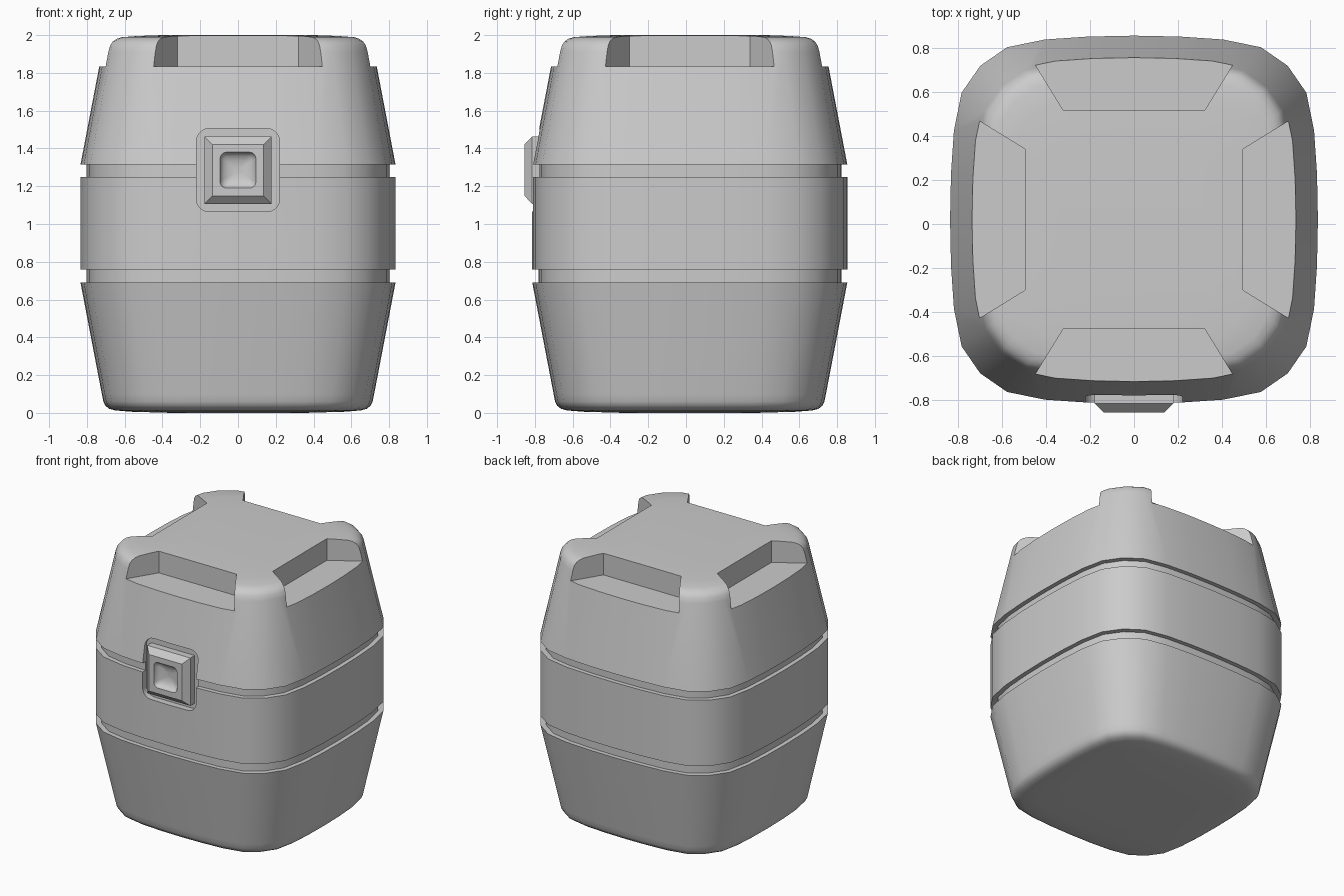
import bpy, bmesh
from math import pi, sin, cos
from mathutils import Matrix, Vector

if "Cube" in bpy.data.objects:
    bpy.data.objects.remove(bpy.data.objects["Cube"])

CY = 0.02          # depth centre of the barrel
R = 0.834          # widest half-width


def soft_square():
    """Unit 32-sided squarish barrel outline."""
    q = [(1, 0), (.995, .25), (.979, .485), (.937, .69), (.836, .836)]
    q += [(y, x) for x, y in reversed(q[1:4])]
    pts = []
    for k in range(4):
        for x, y in q:
            for _ in range(k):
                x, y = -y, x
            pts.append((x, y))
    return pts


def round_square(r, n=5):
    """Unit square outline with corner radius r."""
    c = 1 - r
    return [(c * sx + r * cos(a0 + i * pi / 2 / n), c * sy + r * sin(a0 + i * pi / 2 / n))
            for sx, sy, a0 in ((1, 1, 0), (-1, 1, pi / 2), (-1, -1, pi), (1, -1, 1.5 * pi))
            for i in range(n + 1)]


def loft(name, outline, profile, matrix):
    """Stack scaled outlines along local z; profile = (scale, height)."""
    bm = bmesh.new()
    rings = [[bm.verts.new((x * s, y * s, z)) for x, y in outline] for s, z in profile]
    n = len(outline)
    for a, b in zip(rings, rings[1:]):
        for i in range(n):
            j = (i + 1) % n
            bm.faces.new((a[i], a[j], b[j], b[i]))
    bm.faces.new(rings[0][::-1])
    bm.faces.new(rings[-1])
    bm.transform(matrix)
    bmesh.ops.recalc_face_normals(bm, faces=bm.faces)
    me = bpy.data.meshes.new(name)
    bm.to_mesh(me)
    bm.free()
    ob = bpy.data.objects.new(name, me)
    bpy.context.collection.objects.link(ob)
    return ob


def cut(ob, cutter):
    cutter.hide_render = True
    m = ob.modifiers.new("cut", 'BOOLEAN')
    m.operation, m.solver, m.object = 'DIFFERENCE', 'EXACT', cutter
    bpy.context.view_layer.objects.active = ob
    bpy.ops.object.modifier_apply(modifier=m.name)
    bpy.data.objects.remove(cutter)


def smooth(ob, angle):
    bpy.ops.object.select_all(action='DESELECT')
    ob.select_set(True)
    bpy.context.view_layer.objects.active = ob
    bpy.ops.object.shade_smooth_by_angle(angle=angle)


# Barrel body: tapered ends, straight middle band, two grooves
low = [(.35, 0), (.56, .006), (.65, .013), (.682, .022), (.702, .038), (.713, .06),
       (.721, .10), (R, .69), (.802, .69), (.802, .76), (R, .76)]
high = [(R, 1.25), (.802, 1.25), (.802, 1.315), (R, 1.315), (.72, 1.91), (.71, 1.945),
        (.696, 1.965), (.675, 1.98), (.645, 1.989), (.56, 1.995), (.40, 2.0)]
body = loft("barrel_body", soft_square(), low + high, Matrix.Translation((0, CY, 0)))

# Four handle notches in the top rim
trapezoid = [(.495, -.32), (.95, -.60), (.95, .60), (.495, .32)]
for k in range(4):
    m = Matrix.Translation((0, CY, 0)) @ Matrix.Rotation(k * pi / 2, 4, 'Z')
    cut(body, loft("notch_cutter", trapezoid, [(1, 1.835), (1, 2.2)], m))

# Rounded recess behind the latch (local z becomes -y)
face = Matrix.Translation((0, 0, 1.285)) @ Matrix.Rotation(pi / 2, 4, 'X')
cut(body, loft("recess_cutter", round_square(.3), [(.22, .765), (.22, 1.0)], face))
smooth(body, 0.6)

# Latch block with chamfered front and dished button
square = [(1, 1), (-1, 1), (-1, -1), (1, -1)]
latch = loft("latch", square, [(.178, .74), (.178, .815), (.136, .855)], face)
dish = [(.02, .808), (.05, .812), (.075, .823), (.09, .838), (.095, .855), (.096, .88)]
cut(latch, loft("dish_cutter", round_square(.35), dish, face))
smooth(latch, 0.6)
